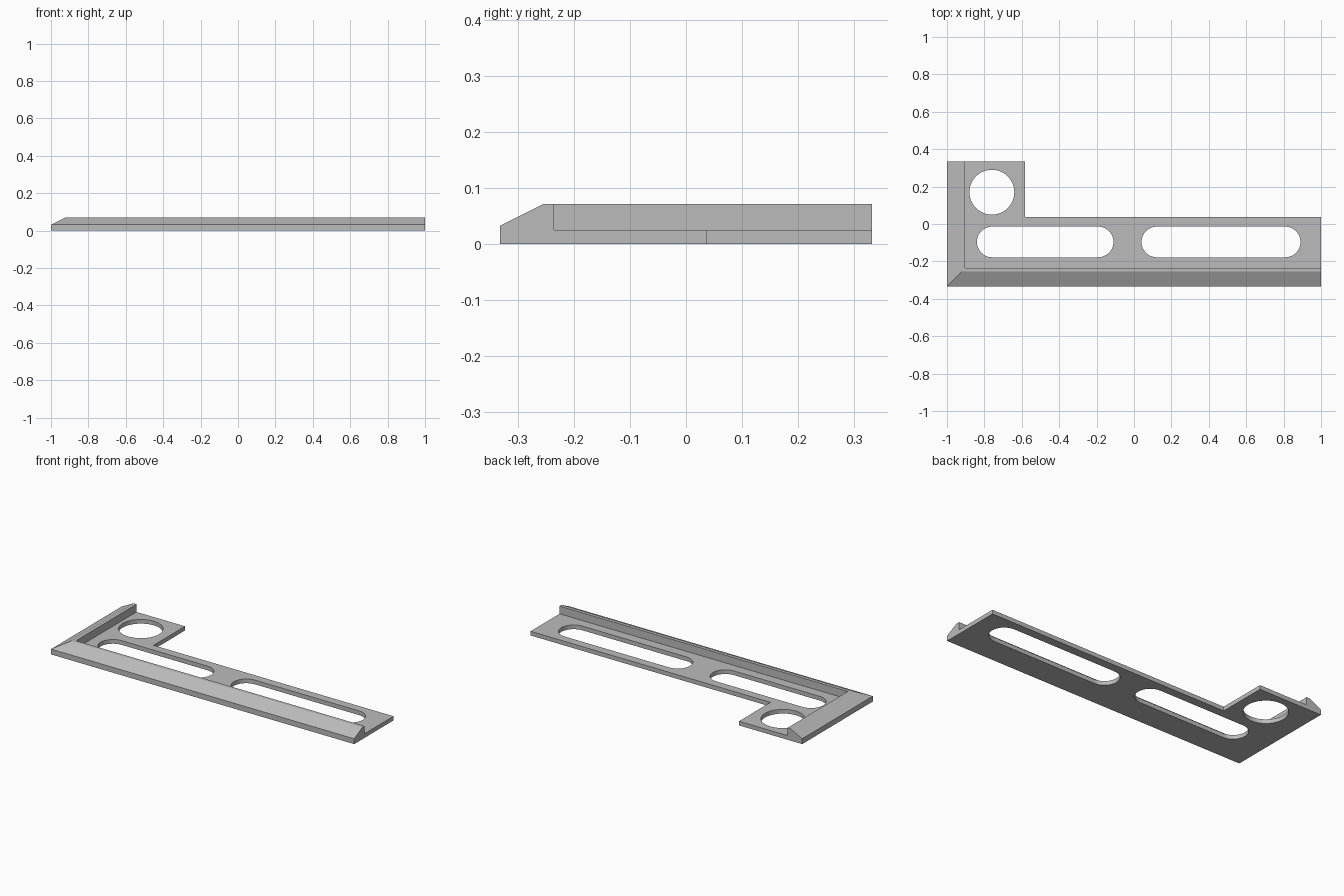
import bpy, bmesh
from math import pi, cos, sin

cube = bpy.data.objects.get("Cube")
if cube:
    bpy.data.objects.remove(cube, do_unlink=True)

LEFT, RIGHT, FRONT, BACK = -1.0, 1.0, -0.333, 0.333
THICK = 0.025

grey = bpy.data.materials.new("satin_grey")
grey.use_nodes = True
colour = (0.5, 0.5, 0.5, 1)
grey.diffuse_color = colour
grey.node_tree.nodes["Principled BSDF"].inputs["Base Color"].default_value = colour


def make_object(name, bm):
    bmesh.ops.recalc_face_normals(bm, faces=bm.faces)
    mesh = bpy.data.meshes.new(name)
    bm.to_mesh(mesh)
    bm.free()
    mesh.materials.append(grey)
    obj = bpy.data.objects.new(name, mesh)
    bpy.context.collection.objects.link(obj)
    return obj


def slot(x0, x1, y, r, steps=24):
    """Outline of a round-ended slot; a circle when x1 - x0 == 2r."""
    right = [(x1 - r + r * cos(a), y + r * sin(a))
             for a in (-pi / 2 + pi * i / steps for i in range(steps + 1))]
    left = [(x0 + x1 - px, 2 * y - py) for px, py in right]
    if x1 - x0 - 2 * r < 1e-5:
        left = left[1:-1]
    return right + left


# L-shaped base plate with a round hole and two slots
outline = [(LEFT, FRONT), (RIGHT, FRONT), (RIGHT, 0.037),
           (-0.583, 0.037), (-0.583, BACK), (LEFT, BACK)]
loops = [outline,
         slot(-0.88, -0.64, 0.17, 0.12),
         slot(-0.84, -0.11, -0.096, 0.082),
         slot(0.04, 0.89, -0.096, 0.082)]
bm = bmesh.new()
for loop in loops:
    verts = [bm.verts.new((x, y, 0)) for x, y in loop]
    for a, b in zip(verts, verts[1:] + verts[:1]):
        bm.edges.new((a, b))
bmesh.ops.triangle_fill(bm, use_beauty=True, edges=bm.edges[:], normal=(0, 0, 1))
top = bmesh.ops.extrude_face_region(bm, geom=bm.faces[:])["geom"]
bmesh.ops.translate(bm, vec=(0, 0, THICK),
                    verts=[g for g in top if isinstance(g, bmesh.types.BMVert)])
plate = make_object("bracket_plate", bm)

# Bevelled rim swept along the left and front edges with a mitred corner
profile = [(0, 0), (0, 0.032), (0.078, 0.071), (0.097, 0.071), (0.097, 0)]
bm = bmesh.new()
stations = [[bm.verts.new(co) for co in ring] for ring in (
    [(LEFT + d, BACK, z) for d, z in profile],
    [(LEFT + d, FRONT + d, z) for d, z in profile],
    [(RIGHT, FRONT + d, z) for d, z in profile])]
for s, t in zip(stations, stations[1:]):
    for i in range(len(profile)):
        j = (i + 1) % len(profile)
        bm.faces.new((s[i], s[j], t[j], t[i]))
bm.faces.new(stations[0])
bm.faces.new(stations[-1])
rim = make_object("bevelled_rim", bm)

# Fuse the rim and plate into one solid
union = plate.modifiers.new("fuse_rim", 'BOOLEAN')
union.operation = 'UNION'
union.solver = 'EXACT'
union.object = rim
bpy.ops.object.select_all(action='DESELECT')
plate.select_set(True)
bpy.context.view_layer.objects.active = plate
bpy.ops.object.modifier_apply(modifier=union.name)
bpy.data.objects.remove(rim, do_unlink=True)
bpy.ops.object.shade_smooth_by_angle(angle=pi / 9)
